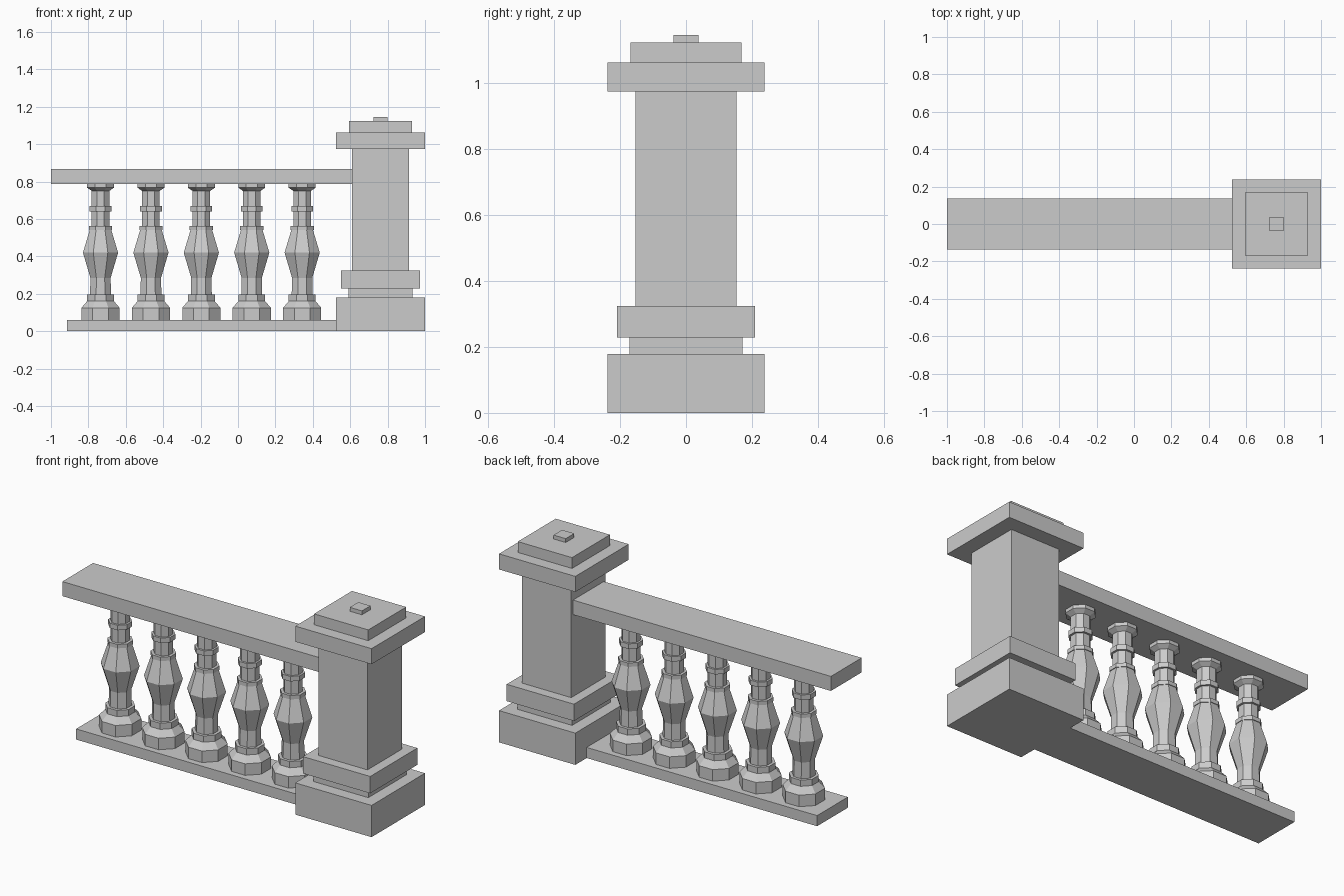
import bpy, bmesh, math

if "Cube" in bpy.data.objects:
    bpy.data.objects.remove(bpy.data.objects["Cube"])


def make(name, bm):
    bmesh.ops.recalc_face_normals(bm, faces=bm.faces)
    me = bpy.data.meshes.new(name)
    bm.to_mesh(me)
    bm.free()
    ob = bpy.data.objects.new(name, me)
    bpy.context.collection.objects.link(ob)
    return ob


def box(name, x0, x1, half_y, z0, z1):
    bm = bmesh.new()
    bmesh.ops.create_cube(bm, size=1)
    for v in bm.verts:
        v.co = (x0 if v.co.x < 0 else x1,
                math.copysign(half_y, v.co.y),
                z0 if v.co.z < 0 else z1)
    return make(name, bm)


def turned(name, profile, sides=8):
    # profile holds (distance from axis to flat face, height)
    bm = bmesh.new()
    rings = []
    for r, z in profile:
        R = r / math.cos(math.pi / sides)
        rings.append([bm.verts.new((R * math.cos((i + .5) * math.tau / sides),
                                    R * math.sin((i + .5) * math.tau / sides), z))
                      for i in range(sides)])
    for a, b in zip(rings, rings[1:]):
        for i in range(sides):
            j = (i + 1) % sides
            bm.faces.new((a[i], a[j], b[j], b[i]))
    bm.faces.new(rings[0][::-1])
    bm.faces.new(rings[-1])
    return make(name, bm)


# square post, stacked from the ground up
PX = 0.762
for name, h, z0, z1 in [
    ("post_base", 0.238, 0.0, 0.179),
    ("post_neck", 0.171, 0.179, 0.229),
    ("post_collar", 0.210, 0.229, 0.324),
    ("post_shaft", 0.153, 0.324, 0.975),
    ("post_cap", 0.238, 0.975, 1.063),
    ("post_cap_step", 0.169, 1.063, 1.124),
    ("post_cap_knob", 0.038, 1.124, 1.146),
]:
    box(name, PX - h, PX + h, h, z0, z1)

# handrail and bottom plinth
box("handrail", -1.0, 0.609, 0.137, 0.786, 0.868)
box("plinth", -0.914, 0.524, 0.137, 0.0, 0.06)

# octagonal balusters sharing one mesh
profile = [(0.102, 0.06), (0.102, 0.125), (0.072, 0.16), (0.072, 0.195),
           (0.056, 0.195), (0.054, 0.285), (0.094, 0.42), (0.058, 0.54),
           (0.062, 0.54), (0.062, 0.562), (0.047, 0.562), (0.047, 0.64),
           (0.058, 0.64), (0.058, 0.668), (0.047, 0.668), (0.047, 0.75),
           (0.072, 0.767), (0.072, 0.786)]
first = turned("baluster_1", profile)
for i in range(5):
    ob = first
    if i:
        ob = bpy.data.objects.new(f"baluster_{i + 1}", first.data)
        bpy.context.collection.objects.link(ob)
    ob.location.x = -0.735 + i * 0.2695
